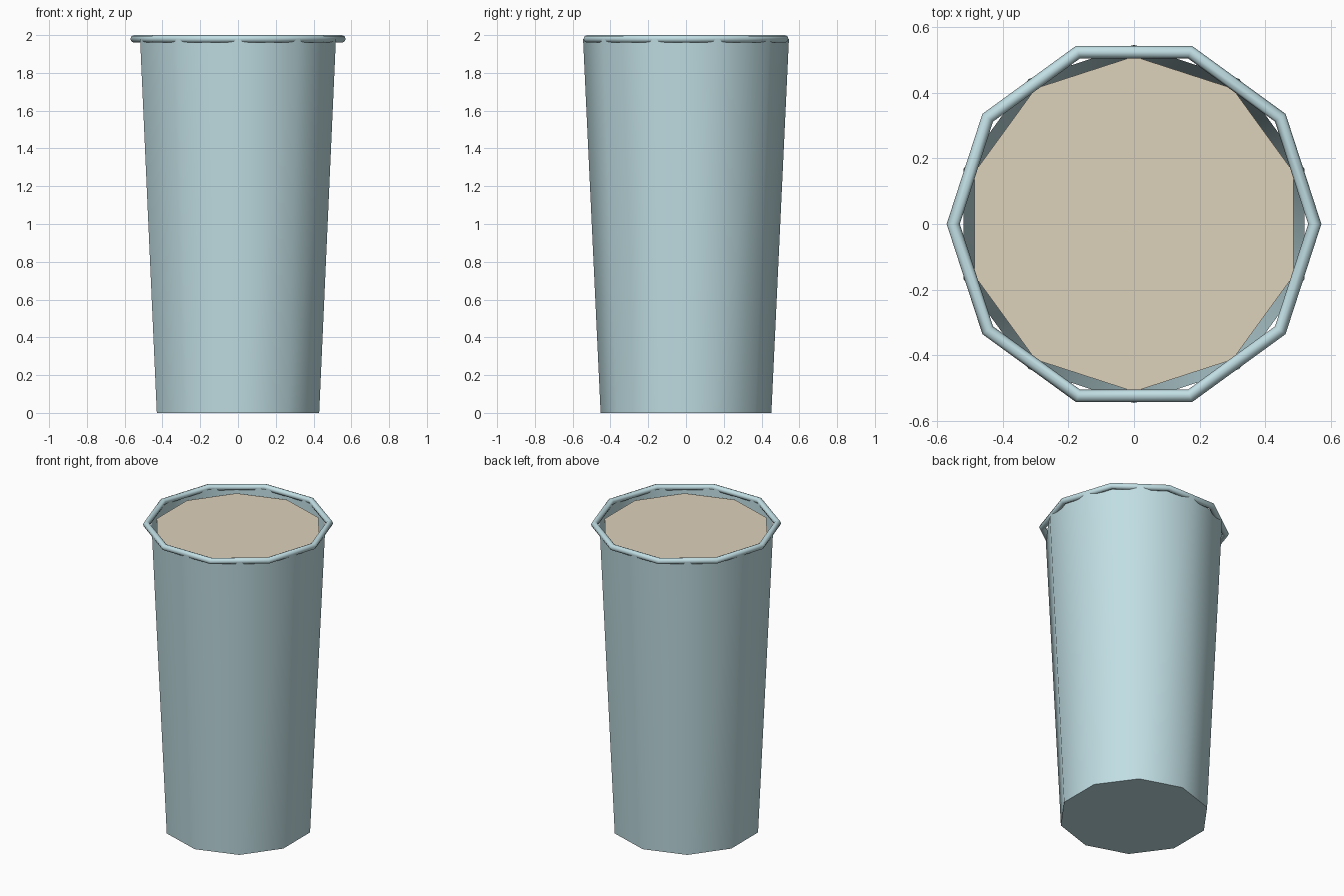
import bpy, math

if "Cube" in bpy.data.objects:
    bpy.data.objects.remove(bpy.data.objects["Cube"])

SIDES = 10


def material(name, rgb):
    m = bpy.data.materials.new(name)
    m.diffuse_color = (*rgb, 1)
    m.use_nodes = True
    m.node_tree.nodes["Principled BSDF"].inputs["Base Color"].default_value = m.diffuse_color
    return m


def finish(name, mat, angle):
    ob = bpy.context.object
    ob.name = name
    ob.data.materials.append(mat)
    bpy.ops.object.shade_smooth_by_angle(angle=math.radians(angle))
    return ob


def ring(radius, z):
    # ten-sided ring with a corner facing front and back
    return [(radius * math.sin(2 * math.pi * i / SIDES),
             -radius * math.cos(2 * math.pi * i / SIDES), z) for i in range(SIDES)]


def frustum(name, r0, z0, r1, z1, mat, open_top=False):
    n = SIDES
    faces = [(i, (i + 1) % n, n + (i + 1) % n, n + i) for i in range(n)]
    faces.append(tuple(reversed(range(n))))
    if not open_top:
        faces.append(tuple(range(n, 2 * n)))
    me = bpy.data.meshes.new(name)
    me.from_pydata(ring(r0, z0) + ring(r1, z1), [], faces)
    ob = bpy.data.objects.new(name, me)
    bpy.context.collection.objects.link(ob)
    bpy.ops.object.select_all(action='DESELECT')
    ob.select_set(True)
    bpy.context.view_layer.objects.active = ob
    return finish(name, mat, 40)


glass = material("pale_blue", (0.53, 0.73, 0.77))
drink = material("cream", (0.73, 0.64, 0.50))

# Tapered cup, open at the top
frustum("cup_body", 0.452, 0, 0.545, 1.98, glass, open_top=True)

# Thin drink surface just under the rim
frustum("drink_surface", 0.51, 1.925, 0.51, 1.945, drink)

# Rolled rim, its corners offset half a side from the cup's
bpy.ops.mesh.primitive_torus_add(major_segments=SIDES, minor_segments=8,
                                 major_radius=0.55, minor_radius=0.02,
                                 location=(0, 0, 1.98))
finish("rim", glass, 60)
